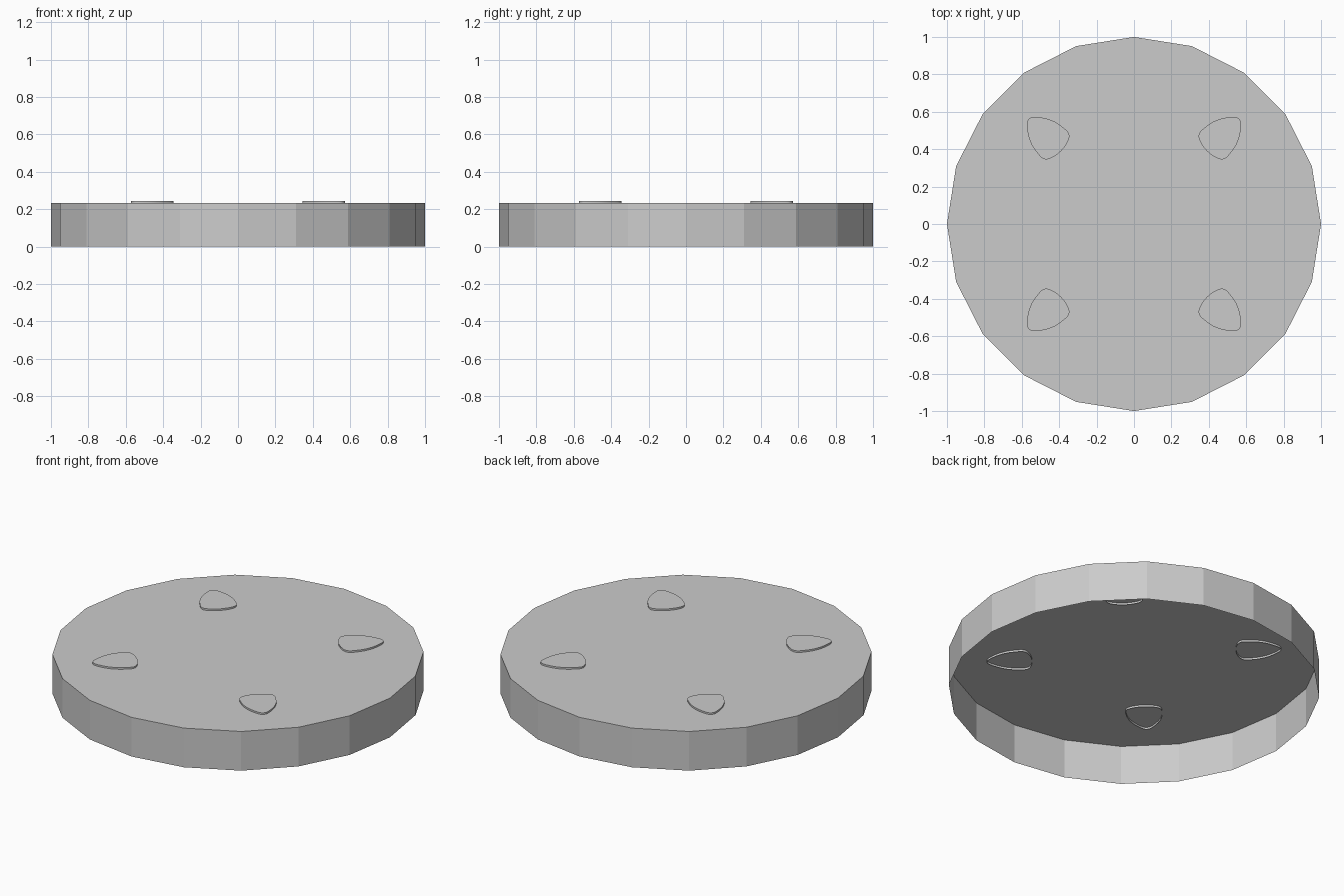
import bpy
import bmesh
from math import cos, sin, pi
from mathutils import Vector

if "Cube" in bpy.data.objects:
    bpy.data.objects.remove(bpy.data.objects["Cube"], do_unlink=True)

DISC_Z = 0.233
PAD_BOTTOM, PAD_TOP = 0.221, 0.243

grey = bpy.data.materials.new("plain_grey")
grey.use_nodes = True
colour = (0.6, 0.6, 0.6, 1)
grey.diffuse_color = colour
grey.node_tree.nodes["Principled BSDF"].inputs["Base Color"].default_value = colour


def open_cap(name, outline, bottom, top):
    """Thin wall closed by a flat top and left open underneath."""
    bm = bmesh.new()
    low = [bm.verts.new((x, y, bottom)) for x, y in outline]
    high = [bm.verts.new((x, y, top)) for x, y in outline]
    n = len(outline)
    bm.faces.new(high)
    for i in range(n):
        j = (i + 1) % n
        bm.faces.new((low[i], low[j], high[j], high[i]))
    mesh = bpy.data.meshes.new(name)
    bm.to_mesh(mesh)
    bm.free()
    mesh.materials.append(grey)
    obj = bpy.data.objects.new(name, mesh)
    bpy.context.collection.objects.link(obj)
    return obj


def smooth_loop(points, steps):
    """Closed Catmull-Rom curve through the points."""
    pts = [Vector(p) for p in points]
    n = len(pts)
    result = []
    for i in range(n):
        a, b, c, d = (pts[(i + k) % n] for k in (-1, 0, 1, 2))
        for s in range(steps):
            t = s / steps
            p = (2 * b + (c - a) * t + (2 * a - 5 * b + 4 * c - d) * t ** 2
                 + (3 * b - a - 3 * c + d) * t ** 3) / 2
            result.append((p.x, p.y))
    return result


# Faceted main disc, hollow underneath
SIDES = 20
rim = [(cos(2 * pi * i / SIDES), sin(2 * pi * i / SIDES)) for i in range(SIDES)]
open_cap("disc_body", rim, 0, DISC_Z)

# Rounded triangular pads, symmetric about the diagonal
half = [(0.53, 0.572), (0.455, 0.56), (0.39, 0.525), (0.345, 0.47)]
pad = [(0.562, 0.562)] + half + [(0.39, 0.39)] + [(y, x) for x, y in reversed(half)]
pad = smooth_loop(pad, 5)

for side, sx in (("left", 1), ("right", -1)):
    for end, sy in (("back", 1), ("front", -1)):
        outline = [(x * sx, y * sy) for x, y in pad]
        if sx * sy < 0:
            outline.reverse()
        obj = open_cap(f"pad_{end}_{side}", outline, PAD_BOTTOM, PAD_TOP)
        bpy.ops.object.select_all(action="DESELECT")
        obj.select_set(True)
        bpy.context.view_layer.objects.active = obj
        bpy.ops.object.shade_smooth_by_angle()
